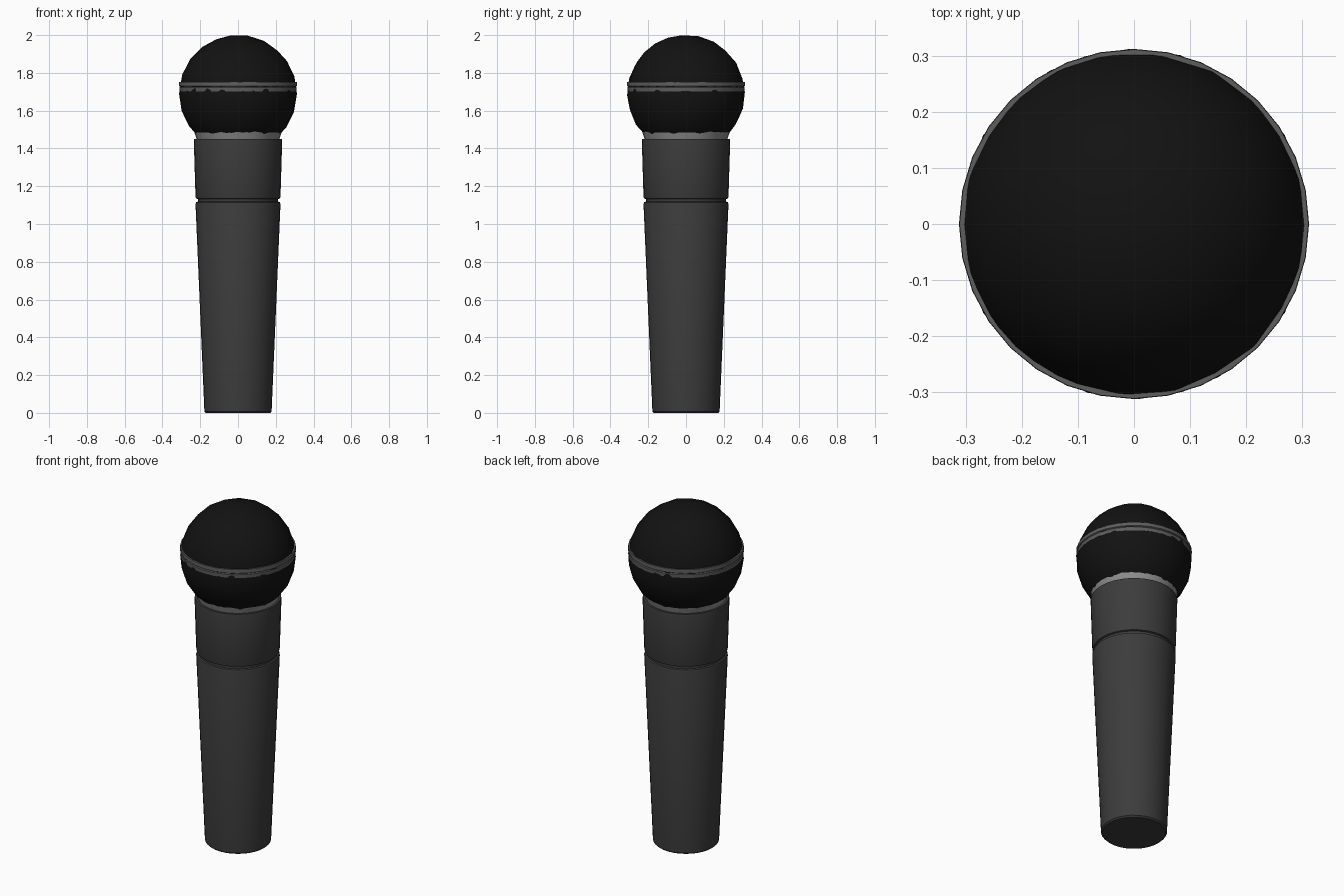
import bpy, bmesh, math
from mathutils import Matrix

if "Cube" in bpy.data.objects:
    bpy.data.objects.remove(bpy.data.objects["Cube"])

SIDES = 32


def material(name, v):
    m = bpy.data.materials.new(name)
    m.diffuse_color = (v, v, v, 1)
    m.use_nodes = True
    m.node_tree.nodes["Principled BSDF"].inputs["Base Color"].default_value = m.diffuse_color
    return m


def finish(name, bm, mat, angle):
    bmesh.ops.recalc_face_normals(bm, faces=bm.faces[:])
    me = bpy.data.meshes.new(name)
    bm.to_mesh(me)
    bm.free()
    me.materials.append(mat)
    ob = bpy.data.objects.new(name, me)
    bpy.context.collection.objects.link(ob)
    bpy.ops.object.select_all(action='DESELECT')
    ob.select_set(True)
    bpy.context.view_layer.objects.active = ob
    bpy.ops.object.shade_smooth_by_angle(angle=math.radians(angle))
    return ob


def lathe(name, profile, mat, closed=False):
    """Spin (radius, z) points about z; cap the ends or join them in a loop."""
    bm = bmesh.new()
    rings = []
    for r, z in profile:
        rings.append([bm.verts.new((r * math.sin(2 * math.pi * i / SIDES),
                                    r * math.cos(2 * math.pi * i / SIDES), z))
                      for i in range(SIDES)])
    pairs = list(zip(rings, rings[1:]))
    if closed:
        pairs.append((rings[-1], rings[0]))
    for a, b in pairs:
        for i in range(SIDES):
            j = (i + 1) % SIDES
            bm.faces.new((a[i], a[j], b[j], b[i]))
    if not closed:
        bm.faces.new(rings[0])
        bm.faces.new(rings[-1])
    return finish(name, bm, mat, 30)


black = material("grille_black", 0.006)
dark = material("body_dark", 0.045)
steel = material("band_grey", 0.11)
silver = material("collar_grey", 0.27)

# Tapered handle, groove and upper sleeve in one turned body
lathe("handle", [(0.170, 0.0), (0.178, 0.008), (0.225, 1.105), (0.222, 1.115),
                 (0.213, 1.118), (0.213, 1.132), (0.222, 1.135), (0.225, 1.145),
                 (0.234, 1.44), (0.232, 1.45)], dark)

# Light flared collar under the grille
lathe("collar", [(0.218, 1.445), (0.237, 1.505)], silver)

# Faceted ball grille, its lower edge cutting unevenly through the collar
bm = bmesh.new()
bmesh.ops.create_icosphere(
    bm, subdivisions=3, radius=0.312,
    matrix=Matrix.Translation((0, 0, 1.69)) @ Matrix.Rotation(math.radians(31.7), 4, 'X'))
finish("grille", bm, black, 40)

# Grooved band round the middle of the grille
lathe("grille_band", [(0.290, 1.752), (0.311, 1.752), (0.312, 1.731), (0.307, 1.727),
                      (0.311, 1.722), (0.310, 1.702), (0.290, 1.702)], steel, closed=True)
